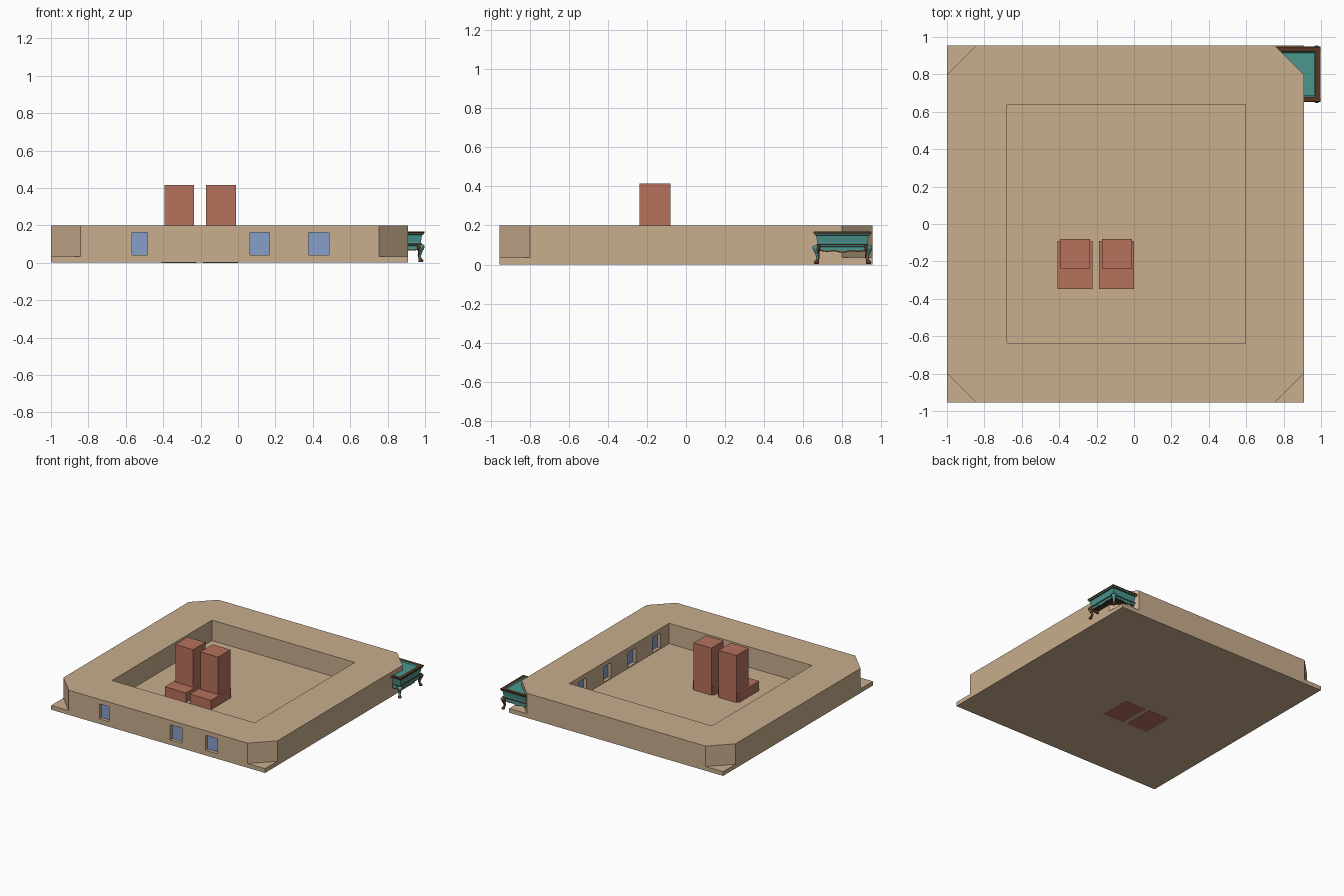
import bpy, bmesh, math
from mathutils import Vector

cube = bpy.data.objects.get("Cube")
if cube:
    bpy.data.objects.remove(cube, do_unlink=True)


def material(name, rgb):
    m = bpy.data.materials.new(name)
    m.use_nodes = True
    m.diffuse_color = (*rgb, 1)
    bsdf = next(n for n in m.node_tree.nodes if n.type == 'BSDF_PRINCIPLED')
    bsdf.inputs["Base Color"].default_value = (*rgb, 1)
    return m


TAN = material("sandstone", (0.58, 0.42, 0.27))
RED = material("brick_red", (0.46, 0.165, 0.107))
BLUE = material("window_blue", (0.24, 0.35, 0.58))
TEAL = material("teal", (0.07, 0.305, 0.27))
BROWN = material("dark_wood", (0.10, 0.035, 0.015))


def finish(name, bm, *mats):
    bmesh.ops.recalc_face_normals(bm, faces=bm.faces)
    me = bpy.data.meshes.new(name)
    bm.to_mesh(me)
    bm.free()
    for m in mats:
        me.materials.append(m)
    ob = bpy.data.objects.new(name, me)
    bpy.context.collection.objects.link(ob)
    return ob


def prism(name, outline, depth, mat):
    """Extrude a closed outline of 3D points along a vector."""
    bm = bmesh.new()
    face = bm.faces.new([bm.verts.new(p) for p in outline])
    new = bmesh.ops.extrude_face_region(bm, geom=[face])["geom"]
    bmesh.ops.translate(bm, vec=depth, verts=[v for v in new if isinstance(v, bmesh.types.BMVert)])
    return finish(name, bm, mat)


def box(name, x0, x1, y0, y1, z0, z1, mat):
    return prism(name, [(x0, y0, z0), (x1, y0, z0), (x1, y1, z0), (x0, y1, z0)],
                 (0, 0, z1 - z0), mat)


def cut(target, cutter):
    mod = target.modifiers.new("cut", 'BOOLEAN')
    mod.operation, mod.solver, mod.object = 'DIFFERENCE', 'EXACT', cutter
    bpy.context.view_layer.objects.active = target
    bpy.ops.object.modifier_apply(modifier=mod.name)
    bpy.data.objects.remove(cutter, do_unlink=True)


# Walled enclosure: block with a courtyard and four chamfered corners
X0, X1, Y = -1.0, 0.91, 0.955
FLOOR, TOP = 0.035, 0.2
walls = box("courtyard_walls", X0, X1, -Y, Y, 0.001, TOP, TAN)
cut(walls, box("courtyard_cutter", -0.68, 0.595, -0.635, 0.64, FLOOR, 0.4, TAN))
for cx, sx in ((X0, 1), (X1, -1)):
    for sy in (-1, 1):
        c, e = 0.157, 0.05
        pts = [(cx - sx * e, sy * (Y + e), FLOOR),
               (cx + sx * (c + e), sy * (Y + e), FLOOR),
               (cx - sx * e, sy * (Y - c - e), FLOOR)]
        cut(walls, prism("corner_cutter", pts, (0, 0, 0.3), TAN))

# Recessed windows: front outer wall, and the inner face of the left wall
W0, W1, DEPTH = 0.042, 0.163, 0.03
for i, (a, b) in enumerate(((-0.567, -0.483), (0.063, 0.168), (0.378, 0.487))):
    y = -Y + DEPTH
    cut(walls, box("window_cutter", a, b, -Y - 0.02, y, W0, W1, TAN))
    box(f"front_window_{i}", a, b, y - 0.003, y + 0.003, W0, W1, BLUE)
for i in range(4):
    y, x = -0.475 + i * 0.315, 0.595 + DEPTH
    cut(walls, box("window_cutter", 0.57, x, y - 0.05, y + 0.05, W0, W1, TAN))
    box(f"inner_window_{i}", x - 0.003, x + 0.003, y - 0.05, y + 0.05, W0, W1, BLUE)

# Two block seats with tall backs
for side, x in (("right", -0.41), ("left", -0.187)):
    box(f"{side}_seat", x, x + 0.188, -0.347, -0.092, 0, 0.112, RED)
    box(f"{side}_seat_back", x + 0.016, x + 0.175, -0.237, -0.08, 0.02, 0.415, RED)

# Ornate table: moulded body lofted from rectangular rings
TX0, TX1, TY0, TY1 = 0.72, 0.998, 0.652, 0.949


def ring(bm, inset, z):
    a, b, c, d = TX0 + inset, TX1 - inset, TY0 + inset, TY1 - inset
    return [bm.verts.new(p) for p in ((a, c, z), (b, c, z), (b, d, z), (a, d, z))]


# Each step: height, inset, material of the band leading to it (0 teal, 1 wood)
steps = [(0.088, 0.025, 1), (0.092, 0.012, 1), (0.099, 0.012, 0), (0.104, 0.018, 1),
         (0.112, 0.02, 0), (0.148, 0.014, 0), (0.152, 0.006, 1), (0.158, 0.004, 0),
         (0.162, 0, 1), (0.168, 0.002, 1), (0.168, 0.028, 1), (0.161, 0.034, 0)]
bm = bmesh.new()
prev = None
for z, inset, m in steps:
    cur = ring(bm, inset, z)
    if prev:
        for k in range(4):
            f = bm.faces.new((prev[k], prev[k - 1], cur[k - 1], cur[k]))
            f.material_index = m
    else:
        bm.faces.new(cur).material_index = 1
    prev = cur
bm.faces.new(prev)
finish("table_body", bm, TEAL, BROWN)


# Scalloped aprons below the body, with a wooden backing strip
def apron(name, start, along, length, inward):
    start, along, inward = Vector(start), Vector(along), Vector(inward)
    up = Vector((0, 0, 1))
    n = 24
    for part, drop, shift, mat in (("trim", 0.007, 0, BROWN), ("panel", 0, -0.003, TEAL)):
        pts = [start + along * length + up * 0.02, start + up * 0.02]
        for k in range(n + 1):
            t = k / n
            wave = 0.006 * abs(math.sin(3 * math.pi * t)) - 0.008 * abs(2 * t - 1)
            pts.append(start + along * length * t - up * (wave + drop))
        pts = [p + inward * shift for p in pts]
        prism(f"{name}_{part}", pts, inward * 0.006, mat)


I, Z = 0.02, 0.073
LX, LY = TX1 - TX0 - 2 * I, TY1 - TY0 - 2 * I
apron("front_apron", (TX0 + I, TY0 + I, Z), (1, 0, 0), LX, (0, 1, 0))
apron("back_apron", (TX0 + I, TY1 - I, Z), (1, 0, 0), LX, (0, -1, 0))
apron("left_apron", (TX1 - I, TY0 + I, Z), (0, 1, 0), LY, (-1, 0, 0))
apron("right_apron", (TX0 + I, TY0 + I, Z), (0, 1, 0), LY, (1, 0, 0))

# Curved legs: height, outward offset, radius
leg_path = [(0.098, 0, 0.02), (0.088, 0.008, 0.021), (0.074, 0.007, 0.017),
            (0.058, 0.002, 0.012), (0.04, -0.003, 0.009), (0.026, 0, 0.008),
            (0.017, 0.006, 0.012), (0.009, 0.009, 0.014), (0.004, 0.008, 0.011)]
for lx, sx, xn in ((TX0 + 0.025, -1, "right"), (TX1 - 0.026, 1, "left")):
    for ly, sy, yn in ((TY0 + 0.021, -1, "front"), (TY1 - 0.021, 1, "back")):
        bm = bmesh.new()
        out = Vector((sx, sy, 0)).normalized()
        rings = []
        for z, off, r in leg_path:
            c = Vector((lx, ly, z)) + out * off
            rings.append([bm.verts.new(c + Vector((math.cos(a), math.sin(a), 0)) * r)
                          for a in (math.tau * k / 12 for k in range(12))])
        for lo, hi in zip(rings, rings[1:]):
            for k in range(12):
                bm.faces.new((lo[k], lo[k - 1], hi[k - 1], hi[k]))
        bm.faces.new(rings[0])
        bm.faces.new(rings[-1])
        bmesh.ops.recalc_face_normals(bm, faces=bm.faces)
        # Teal on the outward knee, wood elsewhere
        for f in bm.faces:
            f.smooth = True
            teal = f.normal.dot(out) > 0.6 and f.calc_center_median().z > 0.03
            f.material_index = 0 if teal else 1
        finish(f"table_{yn}_{xn}_leg", bm, TEAL, BROWN)
